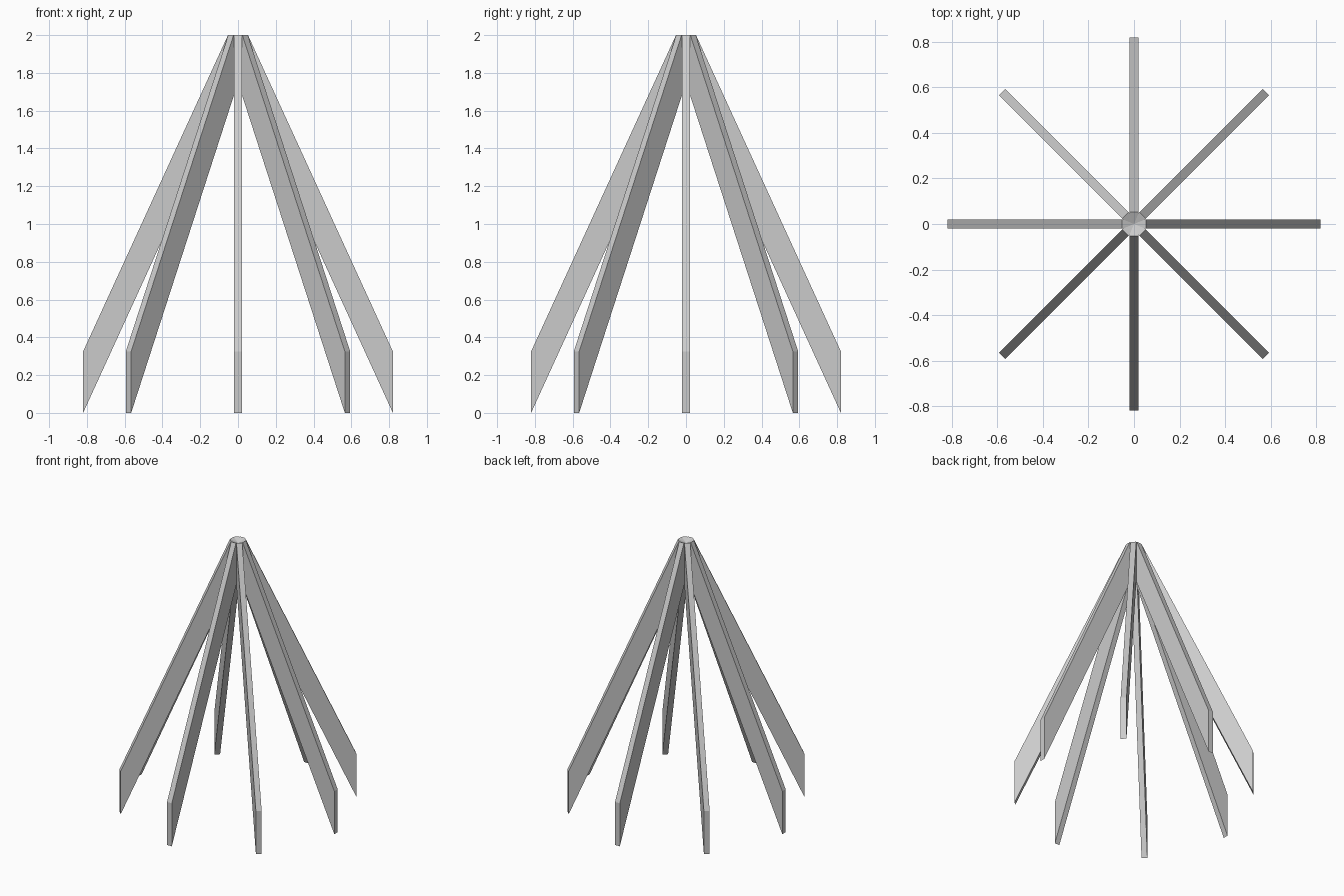
import bpy, bmesh, math
from mathutils import Matrix

if "Cube" in bpy.data.objects:
    bpy.data.objects.remove(bpy.data.objects["Cube"])

# Side profile of one board (radius, height): plumb-cut foot, square-cut top past the centre
PROFILE = [(0.82, 0.0), (0.82, 0.325), (0.053, 2.0), (-0.07, 1.945)]
THICKNESS = 0.04


def make_leg(name, angle):
    bm = bmesh.new()
    face = bm.faces.new([bm.verts.new((r, -THICKNESS / 2, z)) for r, z in PROFILE])
    ext = bmesh.ops.extrude_face_region(bm, geom=[face])
    verts = [v for v in ext["geom"] if isinstance(v, bmesh.types.BMVert)]
    bmesh.ops.translate(bm, verts=verts, vec=(0, THICKNESS, 0))
    bmesh.ops.recalc_face_normals(bm, faces=bm.faces[:])
    bm.transform(Matrix.Rotation(angle, 4, 'Z'))
    mesh = bpy.data.meshes.new(name)
    bm.to_mesh(mesh)
    bm.free()
    obj = bpy.data.objects.new(name, mesh)
    bpy.context.collection.objects.link(obj)


# Eight boards leaning together around the vertical axis
for i in range(8):
    make_leg(f"leaning_leg_{i + 1}", i * math.pi / 4)
